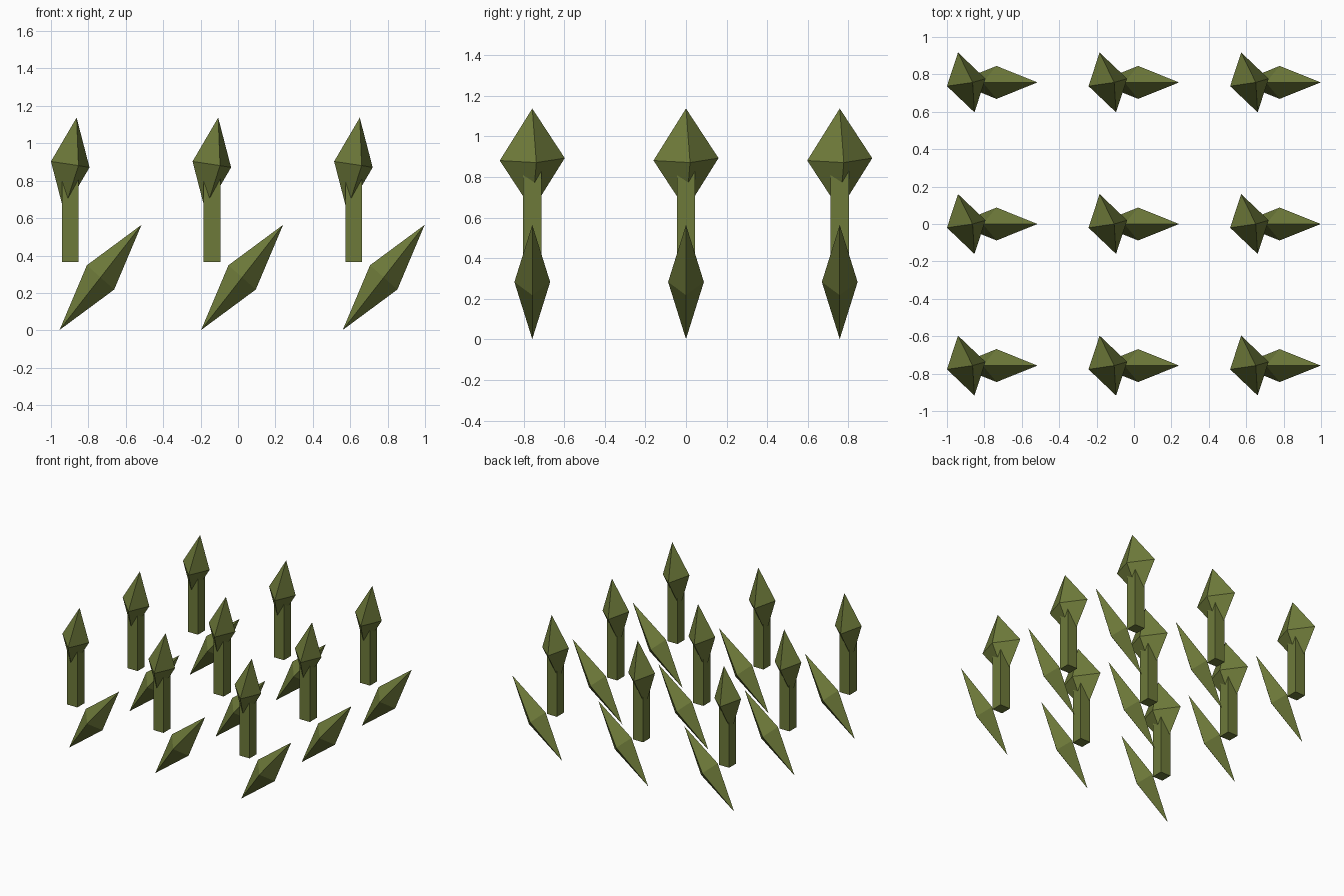
import bpy
import bmesh
from mathutils import Vector

if "Cube" in bpy.data.objects:
    bpy.data.objects.remove(bpy.data.objects["Cube"])

olive = bpy.data.materials.new("olive green")
olive.diffuse_color = (0.155, 0.195, 0.042, 1)
olive.use_nodes = True
olive.node_tree.nodes["Principled BSDF"].inputs["Base Color"].default_value = olive.diffuse_color

SPACING = 0.757


def finish(name, bm, loc):
    bmesh.ops.recalc_face_normals(bm, faces=bm.faces)
    me = bpy.data.meshes.new(name)
    bm.to_mesh(me)
    bm.free()
    me.materials.append(olive)
    ob = bpy.data.objects.new(name, me)
    ob.location = loc
    bpy.context.collection.objects.link(ob)


def crystal(name, loc, tip, a, b):
    """Eight-sided crystal from three half axes."""
    bm = bmesh.new()
    tip, a, b = Vector(tip), Vector(a), Vector(b)
    ends = [bm.verts.new(tip), bm.verts.new(-tip)]
    ring = [bm.verts.new(v) for v in (a, b, -a, -b)]
    for end in ends:
        for i in range(4):
            bm.faces.new((end, ring[i], ring[(i + 1) % 4]))
    finish(name, bm, loc)


def post(name, loc, width, height):
    bm = bmesh.new()
    bmesh.ops.create_cube(bm, size=1)
    bmesh.ops.scale(bm, vec=(width, width, height), verts=bm.verts)
    finish(name, bm, loc)


# three by three grid of post, tilted head crystal and leaning shard
for i in (-1, 0, 1):
    for j in (-1, 0, 1):
        x, y = i * SPACING, j * SPACING
        post("post", (x - 0.139, y, 0.6), 0.089, 0.47)
        crystal("head_crystal", (x - 0.14, y, 0.887),
                (0.034, 0, 0.25), (0.103, 0.02, -0.016), (-0.044, 0.16, 0.006))
        crystal("leaning_shard", (x + 0.022, y, 0.283),
                (0.219, 0, 0.281), (-0.073, 0, 0.065), (0, 0.088, 0))
